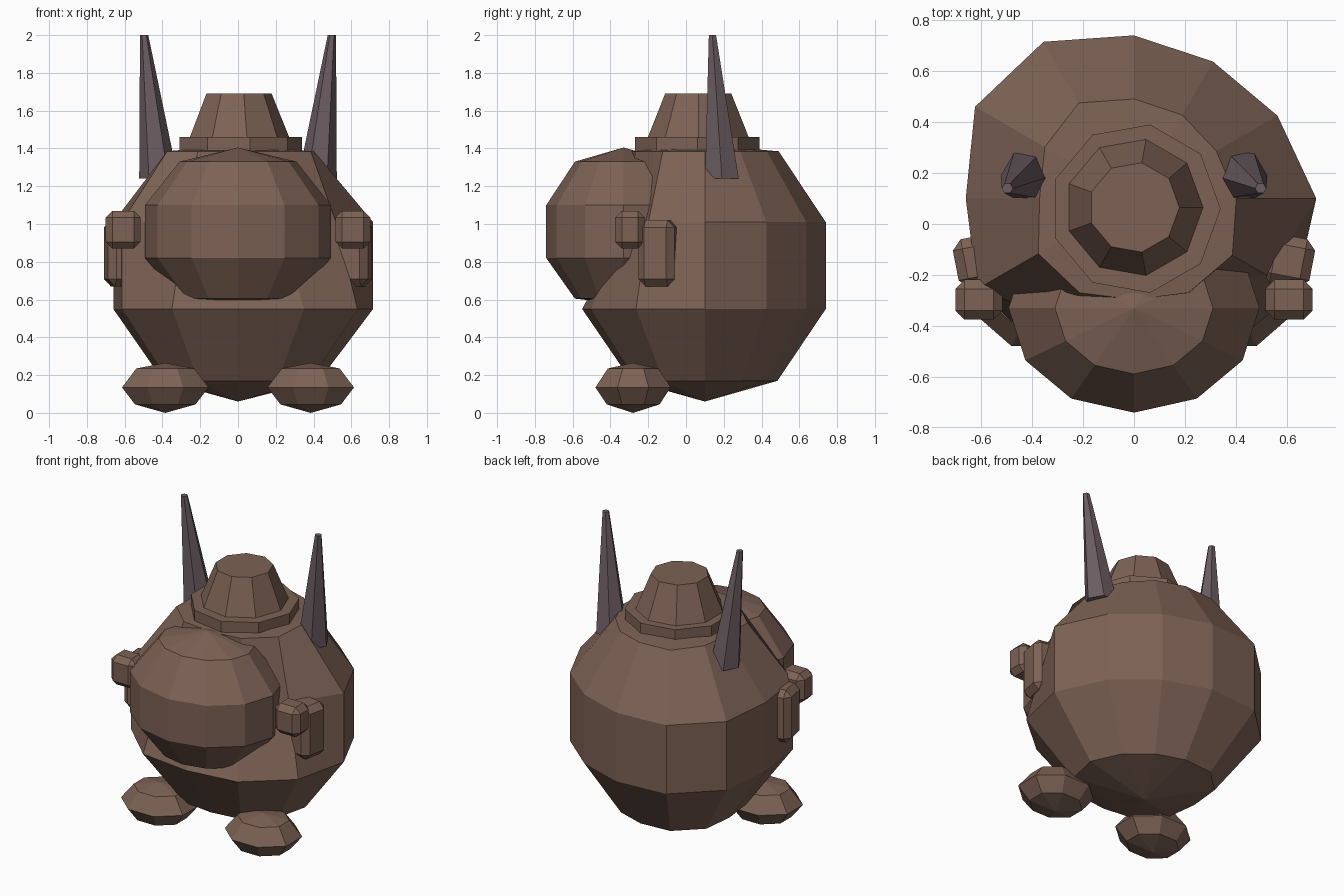
import bpy, bmesh
from math import cos, sin, radians, tau
from mathutils import Vector, Matrix

old = bpy.data.objects.get("Cube")
if old:
    bpy.data.objects.remove(old)


def material(name, color):
    m = bpy.data.materials.new(name)
    m.use_nodes = True
    m.diffuse_color = color
    m.node_tree.nodes["Principled BSDF"].inputs["Base Color"].default_value = color
    return m


BROWN = material("warm brown", (0.205, 0.122, 0.09, 1))
HORN = material("dusky purple", (0.15, 0.11, 0.125, 1))


def finish(name, bm, mat):
    bmesh.ops.recalc_face_normals(bm, faces=bm.faces)
    mesh = bpy.data.meshes.new(name)
    bm.to_mesh(mesh)
    bm.free()
    mesh.materials.append(mat)
    ob = bpy.data.objects.new(name, mesh)
    bpy.context.collection.objects.link(ob)
    return ob


def lathe(name, center, rings, spokes, turn=0, squash=(1, 1), bottom=None, top=None, dents=None):
    """Stack rings (scale, z) of uneven spokes; dents scale single (ring, spoke) points."""
    bm = bmesh.new()
    n = len(spokes)
    cx, cy = center
    loops = []
    for k, (s, z) in enumerate(rings):
        loop = []
        for i, spoke in enumerate(spokes):
            r = s * spoke * (dents or {}).get((k, i), 1)
            a = turn + tau * i / n
            loop.append(bm.verts.new((cx + r * squash[0] * cos(a), cy + r * squash[1] * sin(a), z)))
        loops.append(loop)
    for a, b in zip(loops, loops[1:]):
        for i in range(n):
            j = (i + 1) % n
            bm.faces.new((a[i], a[j], b[j], b[i]))
    for loop, pole in ((loops[0], bottom), (loops[-1], top)):
        if pole is None:
            bm.faces.new(loop)
        else:
            tip = bm.verts.new((cx, cy, pole))
            for i in range(n):
                bm.faces.new((loop[i], loop[(i + 1) % n], tip))
    return finish(name, bm, BROWN)


def block(name, center, size, bevel, yaw=0):
    bm = bmesh.new()
    bmesh.ops.create_cube(bm, size=1)
    bmesh.ops.scale(bm, vec=size, verts=bm.verts)
    bmesh.ops.bevel(bm, geom=bm.edges[:], offset=bevel, segments=1, affect='EDGES')
    bmesh.ops.rotate(bm, matrix=Matrix.Rotation(yaw, 3, 'Z'), verts=bm.verts)
    bmesh.ops.translate(bm, vec=center, verts=bm.verts)
    return finish(name, bm, BROWN)


def horn(name, base, tip, r1, r2):
    bm = bmesh.new()
    a, b = Vector(base), Vector(tip)
    loops = [[bm.verts.new(c + Vector((r * cos(tau * i / 6), r * sin(tau * i / 6), 0)))
              for i in range(6)] for c, r in ((a, r1), (b, r2))]
    for i in range(6):
        j = (i + 1) % 6
        bm.faces.new((loops[0][i], loops[0][j], loops[1][j], loops[1][i]))
    for loop in loops:
        bm.faces.new(loop)
    return finish(name, bm, HORN)


# Lumpy round body, twelve uneven spokes, hollowed behind the head
lathe("body", (0, 0.1), [(0.6, 0.17), (1, 0.55), (1, 1.01), (0.61, 1.385)],
      [0.715, 0.65, 0.62, 0.64, 0.71, 0.72, 0.66, 0.71, 0.7, 0.65, 0.7, 0.73],
      bottom=0.06, top=1.42,
      dents={(2, 8): 0.8, (2, 9): 0.62, (2, 10): 0.62, (2, 11): 0.82,
             (3, 0): 0.92, (3, 1): 0.94, (3, 5): 0.92, (3, 6): 0.92})

# Bulbous head set into the front
lathe("head", (0, -0.33), [(0.63, 0.605), (1, 0.82), (1, 1.1), (0.63, 1.33)],
      [1] * 12, squash=(0.492, 0.41), bottom=0.575, top=1.405)

# Nine-sided hat
lathe("hat_brim", (0.005, 0.06), [(1, 1.37), (1, 1.46)], [0.335] * 9)
lathe("hat_crown", (0, 0.065), [(0.275, 1.45), (0.178, 1.69)], [1] * 9)

# Paired parts
for side, word in ((1, "left"), (-1, "right")):
    horn(word + "_horn", (side * 0.42, 0.19, 1.24), (side * 0.497, 0.14, 2.0), 0.103, 0.022)
    block(word + "_arm", (side * 0.606, -0.145, 0.845), (0.19, 0.195, 0.35), 0.038,
          -side * radians(11))
    block(word + "_hand", (side * 0.608, -0.297, 0.97), (0.185, 0.157, 0.2), 0.036)
    lathe(word + "_foot", (side * 0.385, -0.28), [(0.7, 0.045), (1, 0.135), (0.67, 0.235)],
          [1] * 8, turn=tau / 16, squash=(0.248, 0.216), bottom=0, top=0.265)
